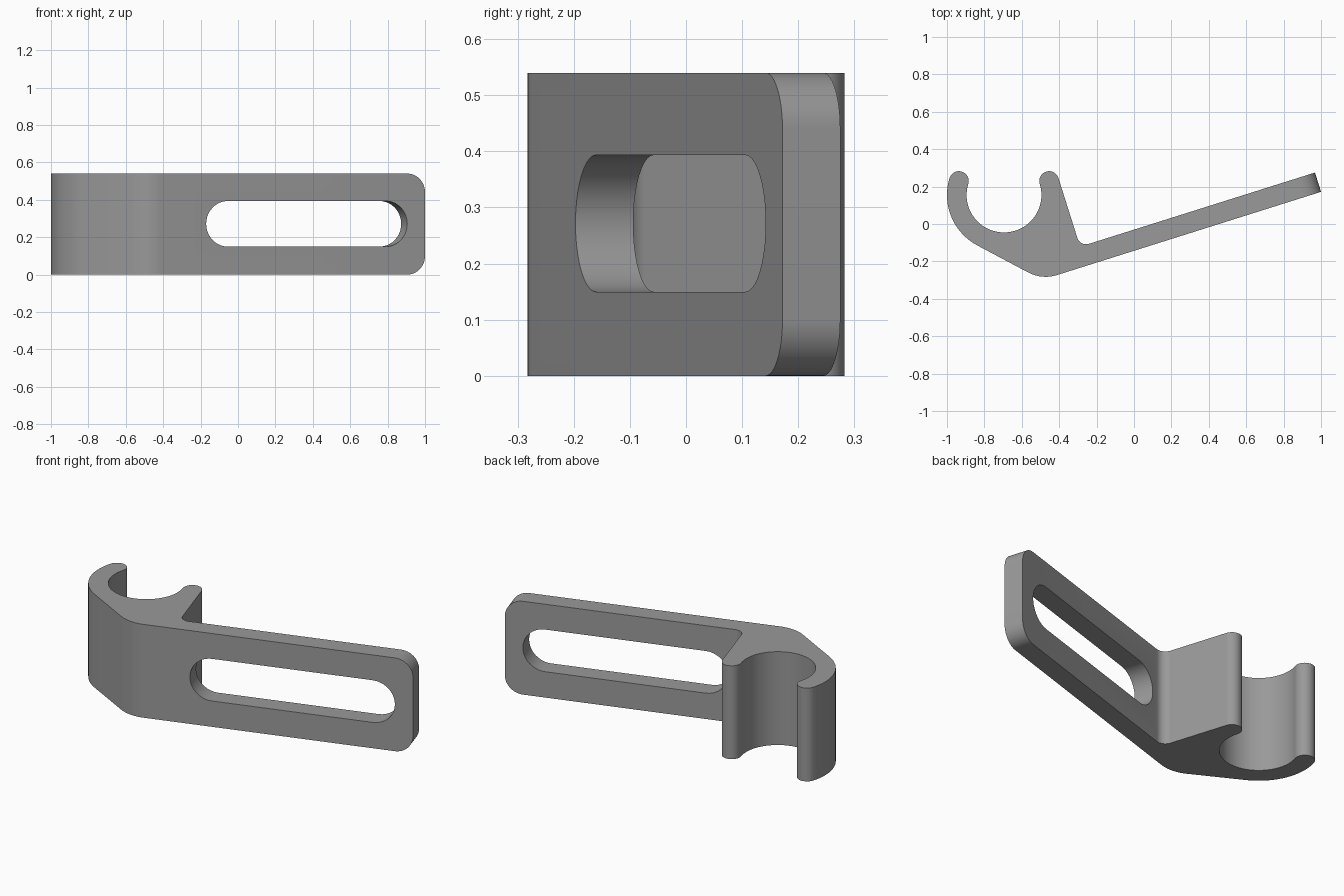
import bpy, bmesh, math
from mathutils import Vector

if "Cube" in bpy.data.objects:
    bpy.data.objects.remove(bpy.data.objects["Cube"])

H = 0.54                                  # bracket height
TILT = math.radians(17.5)                 # arm angle
ARM = Vector((math.cos(TILT), math.sin(TILT)))
NORM = Vector((-math.sin(TILT), math.cos(TILT)))
END = Vector((1.0, 0.172))                # outer front corner of the arm
THICK = 0.108
C = Vector((-0.695, 0.155))               # clip centre
R_IN, R_OUT = 0.2, 0.305


def arc(c, r, a0, a1, n):
    return [c + r * Vector((math.cos(math.radians(a0 + (a1 - a0) * i / n)),
                            math.sin(math.radians(a0 + (a1 - a0) * i / n))))
            for i in range(n + 1)]


def meet(p, d, q, e):
    # intersection of two lines given by point and direction
    t = ((q.x - p.x) * e.y - (q.y - p.y) * e.x) / (d.x * e.y - d.y * e.x)
    return p + t * d


def fillet(a, corner, b, r, n=10):
    u, v = (a - corner).normalized(), (b - corner).normalized()
    half = u.angle(v) / 2
    c = corner + (u + v).normalized() * r / math.sin(half)
    s, e = corner + u * r / math.tan(half) - c, corner + v * r / math.tan(half) - c
    total = s.angle(e)
    return [c + (s * math.sin((1 - i / n) * total) + e * math.sin(i / n * total))
            / math.sin(total) for i in range(n + 1)]


def prism(name, base, offset):
    bm = bmesh.new()
    f = bm.faces.new([bm.verts.new(p) for p in base])
    ext = bmesh.ops.extrude_face_region(bm, geom=[f])
    verts = [v for v in ext["geom"] if isinstance(v, bmesh.types.BMVert)]
    bmesh.ops.translate(bm, vec=offset, verts=verts)
    bmesh.ops.recalc_face_normals(bm, faces=bm.faces)
    me = bpy.data.meshes.new(name)
    ob = bpy.data.objects.new(name, me)
    bpy.context.collection.objects.link(ob)
    return ob, bm


# Plan outline: clip ring with round tips, web and slanted arm
TIP = 17.3
mid, cap = (R_IN + R_OUT) / 2, (R_OUT - R_IN) / 2
tip_l = arc(C, mid, 180 - TIP, 180 - TIP, 1)[0]
tip_r = arc(C, mid, TIP, TIP, 1)[0]
outer = arc(C, R_OUT, 180 - TIP, 242, 20)
web_dir = Vector((math.cos(math.radians(-28)), math.sin(math.radians(-28))))
heel = meet(outer[-1], web_dir, END, ARM)
back_end = END + NORM * THICK
shoulder = arc(C, R_OUT, TIP, TIP, 1)[0]
inner_corner = meet(shoulder, NORM, back_end, ARM)

outline = outer
outline += fillet(outer[-1], heel, END, 0.2)
outline += [END, back_end]
outline += fillet(back_end, inner_corner, shoulder, 0.05)
outline += arc(tip_r, cap, TIP, 180 + TIP, 16)
outline += arc(C, R_IN, TIP, -180 - TIP, 48)[1:]
outline += arc(tip_l, cap, -TIP, 180 - TIP, 16)[1:-1]

bracket, bm = prism("clip_bracket", [(p.x, p.y, 0) for p in outline], (0, 0, H))

# Rounded corners at the free end of the arm
ends = [e for e in bm.edges if all(
    min((v.co.xy - END).length, (v.co.xy - back_end).length) < 1e-4 for v in e.verts)
    and abs(e.verts[0].co.z - e.verts[1].co.z) < 1e-4]
bmesh.ops.bevel(bm, geom=ends, offset=0.1, segments=12, profile=0.5, affect='EDGES')
bm.to_mesh(bracket.data)
bm.free()

# Slot through the arm
R = 0.122
first, last = -1.227 + R, -0.0996 - R
section = arc(Vector((last, 0.2715)), R, -90, 90, 20) + \
    arc(Vector((first, 0.2715)), R, 90, 270, 20)
start = END - NORM * 0.05
ring = [(start.x + ARM.x * p.x, start.y + ARM.y * p.x, p.y) for p in section]
cutter, bm = prism("slot_cutter", ring, (NORM * (THICK + 0.1)).to_3d())
bm.to_mesh(cutter.data)
bm.free()
cutter.hide_render = True
cutter.hide_set(True)
cut = bracket.modifiers.new("slot", 'BOOLEAN')
cut.object, cut.operation, cut.solver = cutter, 'DIFFERENCE', 'EXACT'

# Bake the cut, remove the helper, shade smooth with sharp edges kept
bpy.context.view_layer.objects.active = bracket
bracket.select_set(True)
bpy.ops.object.modifier_apply(modifier="slot")
bpy.data.objects.remove(cutter)
bpy.ops.object.shade_smooth_by_angle(angle=math.radians(30))

grey = bpy.data.materials.new("mid grey")
grey.diffuse_color = (0.32, 0.32, 0.32, 1)
grey.use_nodes = True
grey.node_tree.nodes["Principled BSDF"].inputs["Base Color"].default_value = grey.diffuse_color
bracket.data.materials.clear()
bracket.data.materials.append(grey)
